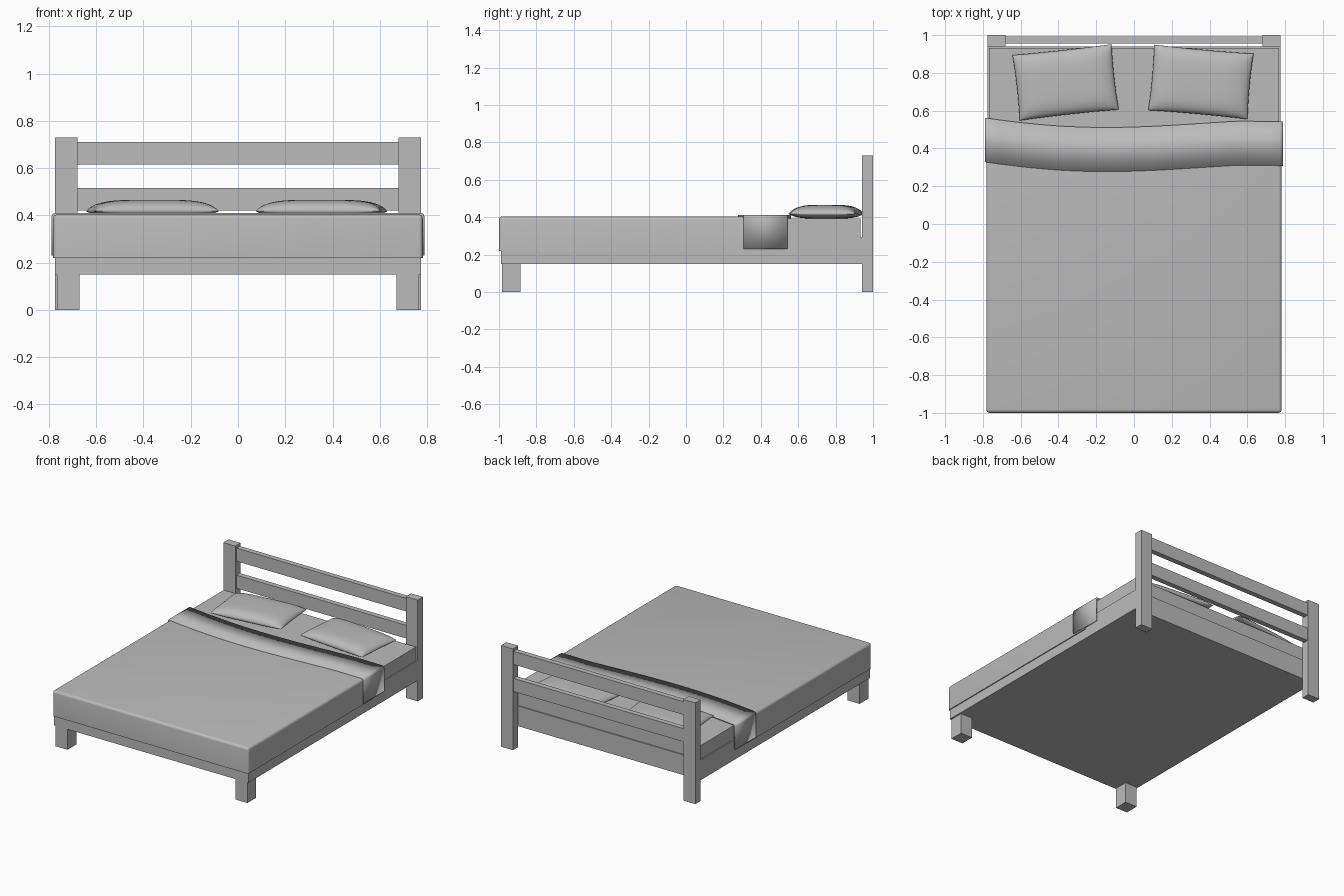
import bpy, bmesh, math
from mathutils import Matrix, Vector

if "Cube" in bpy.data.objects:
    bpy.data.objects.remove(bpy.data.objects["Cube"])

grey = bpy.data.materials.new("plain grey")
grey.use_nodes = True
grey.diffuse_color = (0.5, 0.5, 0.5, 1)
grey.node_tree.nodes["Principled BSDF"].inputs["Base Color"].default_value = (0.5, 0.5, 0.5, 1)


def finish(name, bm, smooth=False):
    bmesh.ops.recalc_face_normals(bm, faces=bm.faces)
    mesh = bpy.data.meshes.new(name)
    bm.to_mesh(mesh)
    bm.free()
    mesh.materials.append(grey)
    obj = bpy.data.objects.new(name, mesh)
    bpy.context.collection.objects.link(obj)
    if smooth:
        bpy.ops.object.select_all(action='DESELECT')
        obj.select_set(True)
        bpy.context.view_layer.objects.active = obj
        bpy.ops.object.shade_smooth_by_angle(angle=math.radians(40))
    return obj


def box(name, x, y, z, rounded=0.0):
    """Box from (min, max) pairs; rounding skips the bottom and rear edges."""
    bm = bmesh.new()
    size = [b - a for a, b in (x, y, z)]
    mid = [(a + b) / 2 for a, b in (x, y, z)]
    bmesh.ops.create_cube(bm, size=1, matrix=Matrix.Translation(mid) @ Matrix.Diagonal((*size, 1)))
    if rounded:
        def keep(e):
            low = all(v.co.z < mid[2] for v in e.verts)
            rear = all(v.co.y > mid[1] for v in e.verts)
            return not (low or rear)
        bmesh.ops.bevel(bm, geom=[e for e in bm.edges if keep(e)], offset=rounded,
                        segments=4, profile=0.5, affect='EDGES')
    return finish(name, bm, rounded > 0)


# Wooden frame, legs and headboard
box("bed_base", (-0.775, 0.775), (-0.99, 0.94), (0.15, 0.295))
for side, s in (("left", 1), ("right", -1)):
    box(f"front_leg_{side}", sorted((s * 0.67, s * 0.765)), (-0.985, -0.885), (0, 0.15))
    box(f"headboard_post_{side}", sorted((s * 0.68, s * 0.775)), (0.94, 1.0), (0, 0.73))
for name, z in (("lower", (0.42, 0.515)), ("upper", (0.615, 0.71))):
    box(f"headboard_rail_{name}", (-0.68, 0.68), (0.955, 0.993), z)

# Mattress and blanket
box("mattress", (-0.767, 0.767), (-0.98, 0.932), (0.295, 0.393))
box("blanket", (-0.782, 0.782), (-1.0, 0.42), (0.22, 0.404), rounded=0.018)


# Folded band of blanket, waving across the bed and hanging down both sides
def wave(x):
    t = (x + 0.79) / 1.58
    return 0.445 - 0.02 * t - 0.055 * math.sin(math.pi * min(t / 0.85, 1)) * (1 - 0.55 * t)


half, top, hem = 0.789, 0.411, 0.23
path = [(-half, hem), (-half, top - 0.016), (-half + 0.004, top - 0.005)]
path += [(-0.772 + 1.544 * i / 32, top) for i in range(33)]
path += [(-x, z) for x, z in reversed(path[:3])]
bm = bmesh.new()
rows = [[bm.verts.new((x, wave(x) + d, z)) for x, z in path] for d in (-0.117, 0.117)]
for i in range(len(path) - 1):
    bm.faces.new((rows[0][i], rows[0][i + 1], rows[1][i + 1], rows[1][i]))
fold = finish("blanket_fold", bm, True)
thick = fold.modifiers.new("thickness", 'SOLIDIFY')
thick.thickness = 0.012
thick.offset = -1 if fold.data.polygons[len(path) // 2].normal.z > 0 else 1


# Pillows: two domed sheets meeting at a seam
def pillow(name, x, y, turn):
    bm = bmesh.new()
    for height in (0.048, -0.026):
        new = bmesh.ops.create_grid(bm, x_segments=28, y_segments=22, size=1)["verts"]
        for v in new:
            u, w = math.sin(v.co.x * math.pi / 2), math.sin(v.co.y * math.pi / 2)
            dome = max(0, (1 - u ** 4) * (1 - w ** 4)) ** 0.5
            v.co = Vector((u * 0.264 * (1 - 0.02 * (1 - w * w)),
                           w * 0.174 * (1 - 0.02 * (1 - u * u)), height * dome))
    bmesh.ops.remove_doubles(bm, verts=bm.verts, dist=0.0005)
    bmesh.ops.transform(bm, verts=bm.verts, matrix=Matrix.Translation((x, y, 0.418))
                        @ Matrix.Rotation(math.radians(turn), 4, 'Z'))
    finish(name, bm, True)


pillow("pillow_right", -0.362, 0.75, 6.3)
pillow("pillow_left", 0.354, 0.752, -5.2)
